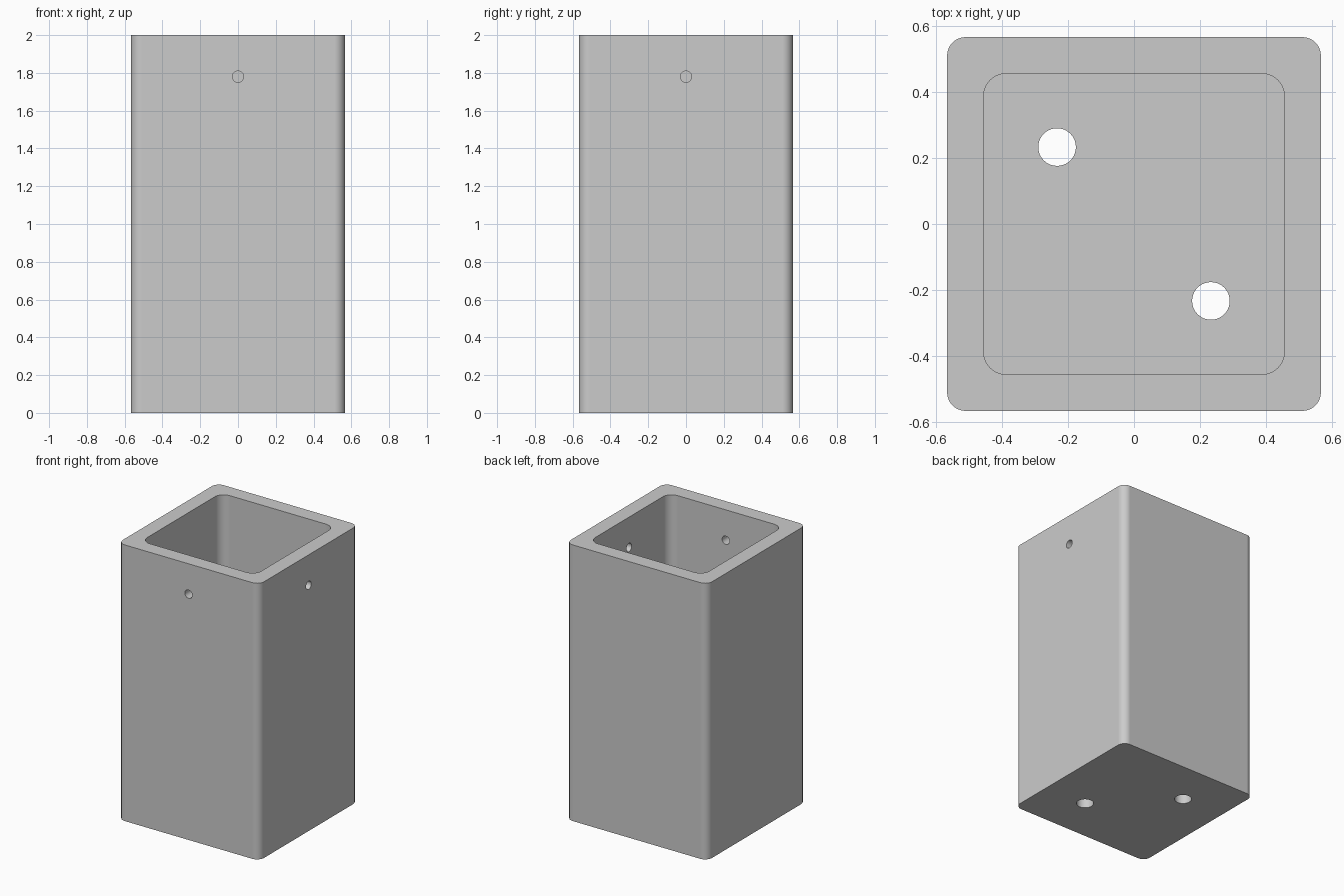
import bpy
import bmesh
from math import pi
from mathutils import Matrix, Vector

if "Cube" in bpy.data.objects:
    bpy.data.objects.remove(bpy.data.objects["Cube"], do_unlink=True)

HEIGHT = 2.0
OUTER, OUTER_RADIUS = 0.566, 0.056
INNER, INNER_RADIUS = 0.456, 0.07
FLOOR = 0.11

grey = bpy.data.materials.new("light grey")
grey.use_nodes = True
grey.diffuse_color = (0.6, 0.6, 0.6, 1)
grey.node_tree.nodes["Principled BSDF"].inputs["Base Color"].default_value = (0.6, 0.6, 0.6, 1)


def add_object(name, bm):
    mesh = bpy.data.meshes.new(name)
    bm.to_mesh(mesh)
    bm.free()
    mesh.materials.append(grey)
    obj = bpy.data.objects.new(name, mesh)
    bpy.context.collection.objects.link(obj)
    return obj


def rounded_block(name, half, radius, bottom, top):
    """Square block with rounded upright edges."""
    bm = bmesh.new()
    bmesh.ops.create_cube(bm, size=1)
    bmesh.ops.scale(bm, vec=(2 * half, 2 * half, top - bottom), verts=bm.verts)
    bmesh.ops.translate(bm, vec=(0, 0, (top + bottom) / 2), verts=bm.verts)
    upright = [e for e in bm.edges
               if abs(e.verts[0].co.z - e.verts[1].co.z) > 0.01]
    bmesh.ops.bevel(bm, geom=upright, offset=radius, segments=10,
                    profile=0.5, affect='EDGES')
    return add_object(name, bm)


def drill(name, centre, radius, turn=Matrix()):
    """Round cutter, upright unless turned."""
    bm = bmesh.new()
    bmesh.ops.create_cone(bm, cap_ends=True, segments=40, radius1=radius,
                          radius2=radius, depth=0.4,
                          matrix=Matrix.Translation(Vector(centre)) @ turn)
    return add_object(name, bm)


# Outer body, open cavity, side holes and floor holes
body = rounded_block("square_tube_body", OUTER, OUTER_RADIUS, 0, HEIGHT)
wall = (OUTER + INNER) / 2
cutters = [
    rounded_block("cavity_cutter", INNER, INNER_RADIUS, FLOOR, HEIGHT + 0.2),
    drill("front_hole_cutter", (0, -wall, 1.78), 0.03, Matrix.Rotation(pi / 2, 4, 'X')),
    drill("side_hole_cutter", (wall, 0, 1.78), 0.03, Matrix.Rotation(pi / 2, 4, 'Y')),
]
for side in (-1, 1):
    cutters.append(drill("floor_hole_cutter", (side * 0.233, -side * 0.233, 0.05), 0.057))

bpy.ops.object.select_all(action='DESELECT')
body.select_set(True)
bpy.context.view_layer.objects.active = body
for cutter in cutters:
    cut = body.modifiers.new("cut", 'BOOLEAN')
    cut.operation = 'DIFFERENCE'
    cut.solver = 'EXACT'
    cut.object = cutter
    bpy.ops.object.modifier_apply(modifier=cut.name)
    bpy.data.objects.remove(cutter, do_unlink=True)

# Smooth rounded corners with true flat walls
bpy.ops.object.shade_smooth_by_angle(angle=pi / 6)
flat = body.modifiers.new("flat walls", 'WEIGHTED_NORMAL')
flat.keep_sharp = True
